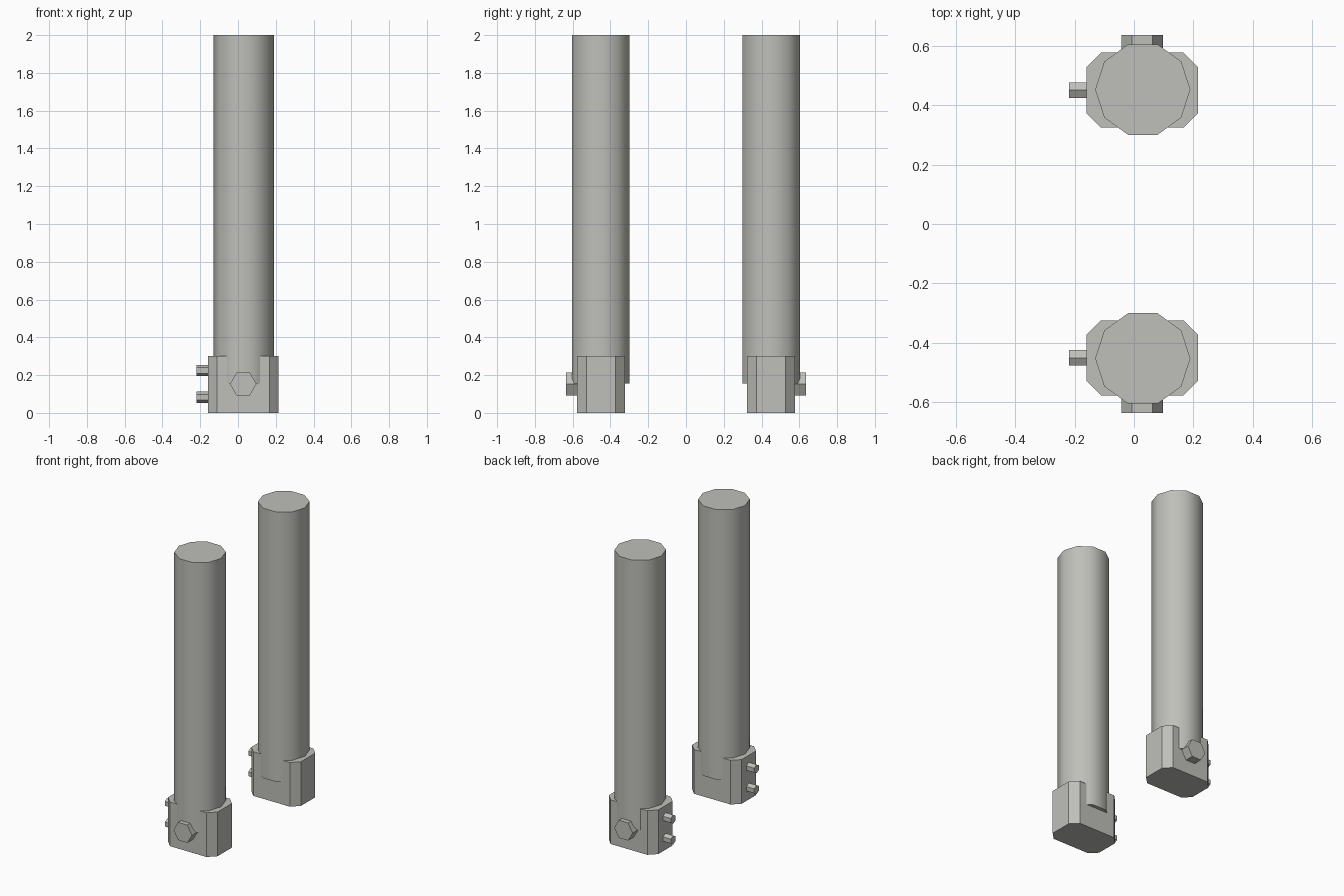
import bpy, bmesh, math
from mathutils import Matrix

if "Cube" in bpy.data.objects:
    bpy.data.objects.remove(bpy.data.objects["Cube"])

CX, CY = 0.0275, 0.452     # post centre

steel = bpy.data.materials.new("warm grey steel")
steel.diffuse_color = (0.52, 0.52, 0.49, 1)
steel.use_nodes = True
steel.node_tree.nodes["Principled BSDF"].inputs["Base Color"].default_value = steel.diffuse_color


def finish(name, bm):
    bmesh.ops.recalc_face_normals(bm, faces=bm.faces)
    mesh = bpy.data.meshes.new(name)
    bm.to_mesh(mesh)
    bm.free()
    mesh.materials.append(steel)
    ob = bpy.data.objects.new(name, mesh)
    bpy.context.collection.objects.link(ob)
    bpy.ops.object.select_all(action='DESELECT')
    ob.select_set(True)
    bpy.context.view_layer.objects.active = ob
    bpy.ops.object.shade_smooth_by_angle(angle=math.radians(40))
    return ob


def prism(name, sides, radius, depth, centre, rot=Matrix()):
    bm = bmesh.new()
    bmesh.ops.create_cone(bm, cap_ends=True, segments=sides, radius1=radius,
                          radius2=radius, depth=depth,
                          matrix=Matrix.Translation(centre) @ rot)
    # put a corner of the cross-section on the local x axis
    return finish(name, bm)


def socket(name, cy):
    # rectangular block with chamfered upright corners
    hx, hy, c, h = 0.1875, 0.126, 0.049, 0.302
    outline = [(hx, hy - c), (hx - c, hy), (c - hx, hy), (-hx, hy - c),
               (-hx, c - hy), (c - hx, -hy), (hx - c, -hy), (hx, c - hy)]
    bm = bmesh.new()
    face = bm.faces.new([bm.verts.new((CX + x, cy + y, 0)) for x, y in outline])
    up = bmesh.ops.extrude_face_region(bm, geom=[face])["geom"]
    bmesh.ops.translate(bm, vec=(0, 0, h),
                        verts=[v for v in up if isinstance(v, bmesh.types.BMVert)])
    return finish(name, bm)


quarter = math.pi / 2
for side, label in ((-1, "front"), (1, "back")):
    cy = side * CY
    # ten-sided post, corners on +x and -x
    prism(label + "_post", 10, 0.16, 1.845, (CX + 0.002, cy, 1.0775),
          Matrix.Rotation(quarter, 4, 'Z'))
    socket(label + "_socket", side * 0.45)
    # large outer bolt, corners on +x and -x
    prism(label + "_large_bolt", 6, 0.07, 0.076, (CX, side * 0.598, 0.153),
          Matrix.Rotation(quarter, 4, 'X') @ Matrix.Rotation(quarter, 4, 'Z'))
    # two small side bolts, corners up and down
    for i, z in enumerate((0.083, 0.224)):
        prism(f"{label}_small_bolt_{i + 1}", 6, 0.03, 0.07, (-0.184, side * 0.45, z),
              Matrix.Rotation(quarter, 4, 'Y') @ Matrix.Rotation(quarter, 4, 'Z'))
